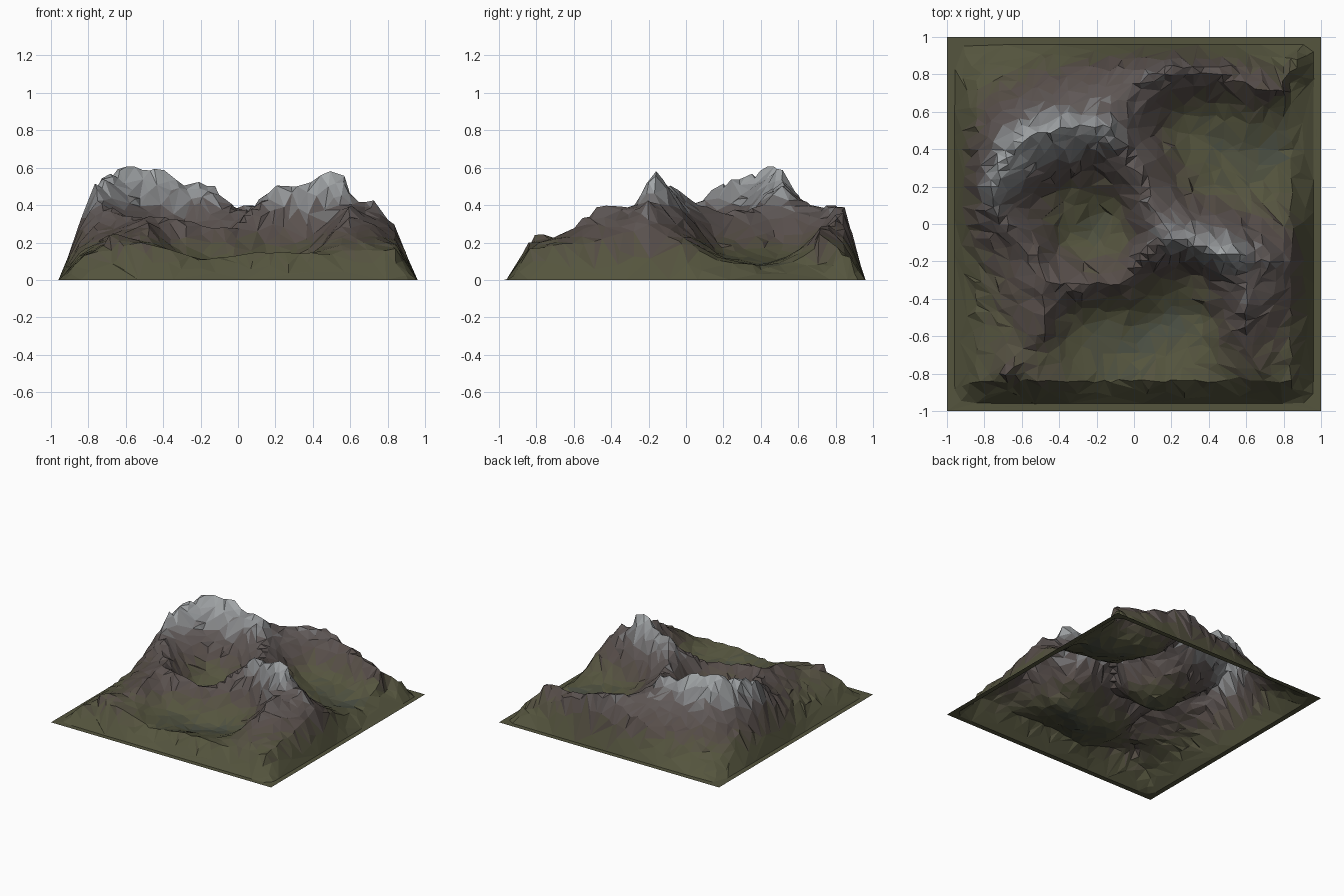
import bpy, bmesh, math, random
from mathutils import Vector, noise

if "Cube" in bpy.data.objects:
    bpy.data.objects.remove(bpy.data.objects["Cube"])

random.seed(4)
N, STEP = 51, 0.04

# Crest lines (x, y, height)
back_crest = [(-.66, -.04, .36), (-.75, .1, .43), (-.75, .2, .5), (-.67, .38, .57), (-.57, .46, .60),
              (-.42, .5, .585), (-.28, .51, .50), (-.15, .52, .53), (-.1, .62, .42),
              (0, .74, .38), (.1, .8, .41), (.25, .83, .38)]
saddle_crest = [(-.15, .52, .53), (-.04, .37, .38), (.07, .2, .36), (.13, 0, .42), (.2, -.08, .5),
                (.36, -.11, .5), (.5, -.16, .585), (.58, -.19, .52), (.64, -.2, .42),
                (.73, -.2, .43), (.84, -.2, .31)]
right_spur = [(.6, -.2, .45), (.62, -.34, .38), (.6, -.47, .41), (.57, -.6, .28), (.7, -.8, .2)]
left_crest = [(-.66, -.04, .36), (-.52, -.2, .33), (-.47, -.32, .345), (-.3, -.34, .32),
              (-.1, -.33, .27), (0, -.25, .29), (.1, -.12, .38), (.2, -.08, .5)]
left_spur = [(-.47, -.32, .34), (-.49, -.58, .27), (-.58, -.7, .22), (-.68, -.8, .24)]
back_spur = [(.25, .83, .38), (.45, .8, .32), (.62, .74, .28), (.78, .72, .27), (.88, .86, .12)]
crests = [back_spur, left_spur, right_spur, left_crest, saddle_crest, back_crest]
# Basin floors
floors = [[(-.4, -.1, .12), (-.2, -.02, .05), (-.12, .1, .09)], [(-.5, .1, .2), (-.4, .2, .19), (-.2, .23, .17)],
          [(-.25, -.17, .13), (-.1, -.15, .14), (-.02, -.05, .17)],
          [(0, -.55, .06), (.2, -.45, .05), (.4, -.5, .1)], [(-.35, -.48, .14), (-.1, -.45, .11)],
          [(-.3, -.65, .1), (0, -.65, .07), (.3, -.65, .09)],
          [(.2, .5, .12), (.45, .42, .08), (.84, .4, .06)], [(.28, .2, .15), (.5, .14, .13), (.7, .14, .11)],
          [(.2, .64, .16), (.5, .6, .11)], [(.2, -.28, .15), (.42, -.29, .17)]]
# Shoulder heights just inside the edge
E = .84
front, right = [.12, .2, .11, .15, .14, .17], [.17, .2, .28, .11, .06, .1]
back, left = [.07, .15, .25, .36, .28, .1], [.12, .12, .16, .3, .24, .07]
at = [-E + 2 * E * k / 5 for k in range(6)]
shoulders = [[(t, -E, h) for t, h in zip(at, front)], [(E, t, h) for t, h in zip(at, right)],
             [(t, E, h) for t, h in zip(at, back)], [(-E, t, h) for t, h in zip(at, left)]]

height = [[0.15] * N for _ in range(N)]
fixed = {}


def lay(lines, target):
    """Pin the height field along polylines."""
    for line in lines:
        for a, b in zip(line, line[1:]):
            a, b = Vector(a), Vector(b)
            n = max(2, int((b - a).length / .015))
            for k in range(n + 1):
                p = a.lerp(b, k / n)
                target[(round((p.x + 1) / STEP), round((p.y + 1) / STEP))] = p.z


def relax(pinned, passes, push):
    """Let every unpinned cell settle towards its neighbours."""
    free = [(i, j) for i in range(N) for j in range(N) if (i, j) not in pinned]
    for _ in range(passes):
        for i, j in free:
            mean = (height[i-1][j] + height[i+1][j] + height[i][j-1] + height[i][j+1]) / 4
            height[i][j] += push * (mean - height[i][j])


lay(shoulders, fixed)
lay(floors, fixed)
lay(crests, fixed)
for i in range(N):
    for j in range(N):
        if min(i, j) <= 1 or max(i, j) >= N - 2:
            fixed[(i, j)] = 0
for (i, j), h in fixed.items():
    height[i][j] = h
relax(fixed, 250, 1.5)

# Soften the floors but keep crests, shoulders and edge crisp
keep = {key: h for key, h in fixed.items() if h == 0}
lay(shoulders + crests, keep)
relax(keep, 3, .7)

# Terrain sheet with gentle craggy jitter
bm = bmesh.new()
grid = []
for i in range(N):
    row = []
    for j in range(N):
        x, y, z = -1 + i * STEP, -1 + j * STEP, height[i][j]
        if 2 < min(i, j) and max(i, j) < N - 3:
            x += random.uniform(-.01, .01)
            y += random.uniform(-.01, .01)
            rough = .006 + .05 * z
            z = max(.005, z + rough * noise.noise(Vector((x * 7, y * 7, 3))) + random.uniform(-.22, .22) * rough)
        row.append(bm.verts.new((x, y, z)))
    grid.append(row)
for i in range(N - 1):
    for j in range(N - 1):
        a, b, c, d = grid[i][j], grid[i+1][j], grid[i+1][j+1], grid[i][j+1]
        if abs(a.co.z - c.co.z) < abs(b.co.z - d.co.z):
            bm.faces.new((a, b, c)), bm.faces.new((a, c, d))
        else:
            bm.faces.new((a, b, d)), bm.faces.new((b, c, d))
rough_mesh = bpy.data.meshes.new("terrain_sheet")
bm.to_mesh(rough_mesh)
bm.free()
terrain = bpy.data.objects.new("mountain_terrain", rough_mesh)
bpy.context.collection.objects.link(terrain)

# Thin out to irregular low-poly facets
dec = terrain.modifiers.new("facets", 'DECIMATE')
dec.ratio = .36
deps = bpy.context.evaluated_depsgraph_get()
mesh = bpy.data.meshes.new_from_object(terrain.evaluated_get(deps))
terrain.modifiers.clear()
terrain.data = mesh

# Height bands: pool, grass, earth, rock, pale rock
stops = [(0, (.065, .08, .065)), (.06, (.07, .075, .05)), (.12, (.09, .09, .048)), (.18, (.09, .085, .05)),
         (.26, (.09, .07, .062)), (.4, (.115, .098, .095)), (.5, (.26, .27, .28)), (.6, (.38, .4, .41))]
BANDS = 16
mesh.materials.clear()
for k in range(BANDS):
    h = .6 * k / (BANDS - 1)
    for (h0, c0), (h1, c1) in zip(stops, stops[1:]):
        if h0 <= h <= h1 + 1e-6:
            colour = Vector(c0).lerp(Vector(c1), (h - h0) / (h1 - h0))
            break
    mat = bpy.data.materials.new("ground_band_%d" % k)
    mat.diffuse_color = (*colour, 1)
    mat.use_nodes = True
    mat.node_tree.nodes["Principled BSDF"].inputs["Base Color"].default_value = mat.diffuse_color
    mesh.materials.append(mat)
for f in mesh.polygons:
    z = f.center.z
    if z < .01:
        z = .12  # flat grassy border
    else:
        z += .1 * (1 - f.normal.z) - .01 + random.uniform(-.03, .03)
        if max(abs(f.center.x), abs(f.center.y)) > .82:
            z = max(z, .12)
    f.material_index = max(0, min(BANDS - 1, round(z / .6 * (BANDS - 1))))
    f.use_smooth = False
